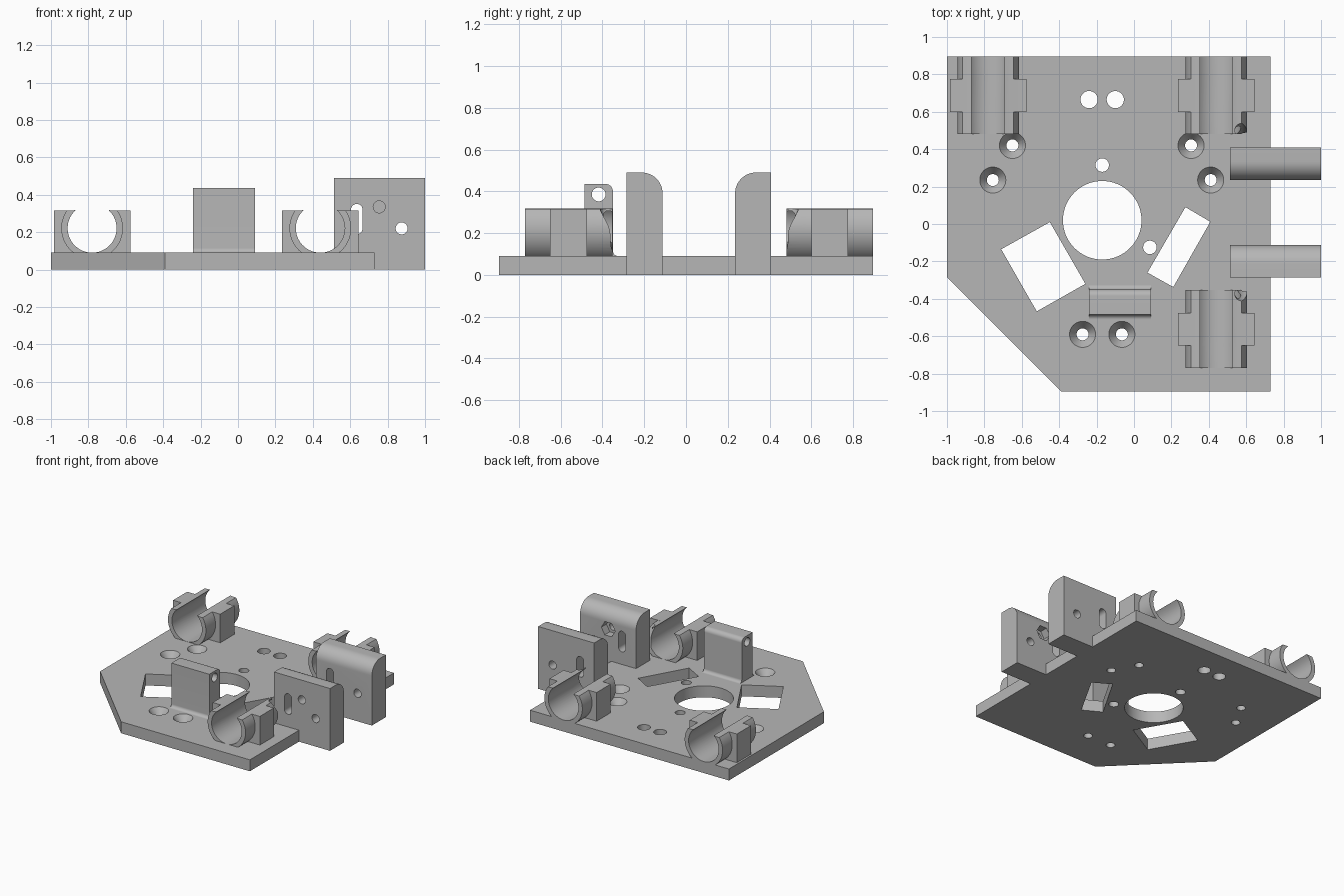
import bpy, bmesh
from math import sin, cos, pi, radians, acos
from mathutils import Vector

if "Cube" in bpy.data.objects:
    bpy.data.objects.remove(bpy.data.objects["Cube"])

grey = bpy.data.materials.new("plain grey")
grey.use_nodes = True
colour = (0.47, 0.47, 0.47, 1)
grey.diffuse_color = colour
grey.node_tree.nodes["Principled BSDF"].inputs["Base Color"].default_value = colour

AXES = {"x": lambda a, b, h: (h, a, b),
        "y": lambda a, b, h: (a, h, b),
        "z": lambda a, b, h: (a, b, h)}


def finish(name, bm):
    bmesh.ops.recalc_face_normals(bm, faces=bm.faces)
    mesh = bpy.data.meshes.new(name)
    bm.to_mesh(mesh)
    bm.free()
    mesh.materials.append(grey)
    obj = bpy.data.objects.new(name, mesh)
    bpy.context.collection.objects.link(obj)
    return obj


def prism(name, points, axis, low, high):
    """Extrude a 2D outline along an axis."""
    bm = bmesh.new()
    place = AXES[axis]
    face = bm.faces.new([bm.verts.new(place(a, b, low)) for a, b in points])
    new = bmesh.ops.extrude_face_region(bm, geom=[face])["geom"]
    step = Vector(place(0, 0, high - low))
    bmesh.ops.translate(bm, vec=step, verts=[v for v in new if isinstance(v, bmesh.types.BMVert)])
    return finish(name, bm)


def arc(cx, cy, r, start, end, n=12):
    angles = [radians(start + (end - start) * i / n) for i in range(n + 1)]
    return [(cx + r * cos(t), cy + r * sin(t)) for t in angles]


def circle(cx, cy, r, n=40):
    return arc(cx, cy, r, 0, 360, n)[:-1]


def rod(p, q, r1, r2):
    """Round cutter between two points."""
    p, q = Vector(p), Vector(q)
    bm = bmesh.new()
    bmesh.ops.create_cone(bm, cap_ends=True, segments=40, radius1=r1, radius2=r2, depth=(q - p).length)
    turn = (q - p).to_track_quat("Z", "Y").to_matrix()
    bmesh.ops.rotate(bm, matrix=turn, verts=bm.verts)
    bmesh.ops.translate(bm, vec=(p + q) / 2, verts=bm.verts)
    return finish("cutter", bm)


def combine(obj, others, operation="DIFFERENCE"):
    bpy.context.view_layer.objects.active = obj
    for other in others:
        mod = obj.modifiers.new("cut", "BOOLEAN")
        mod.operation = operation
        mod.solver = "EXACT"
        mod.object = other
        bpy.ops.object.modifier_apply(modifier=mod.name)
        bpy.data.objects.remove(other)


def smooth(obj):
    bpy.ops.object.select_all(action="DESELECT")
    obj.select_set(True)
    bpy.context.view_layer.objects.active = obj
    bpy.ops.object.shade_smooth_by_angle(angle=radians(30))


# Base plate with its openings
TOP = 0.09
plate = prism("base_plate", [(-1, 0.895), (0.73, 0.895), (0.73, -0.895), (-0.39, -0.895), (-1, -0.285)],
              "z", 0, TOP)
cuts = []
for x, y, r in [(-0.17, 0.02, 0.21), (-0.24, 0.665, 0.046), (-0.1, 0.665, 0.046),
                (-0.17, 0.315, 0.036), (0.085, -0.125, 0.036)]:
    cuts.append(prism("cutter", circle(x, y, r, 64), "z", -0.1, 0.2))
for outline in ([(-0.45, 0.01), (-0.71, -0.135), (-0.52, -0.467), (-0.26, -0.32)],
                [(0.275, 0.09), (0.408, 0.012), (0.21, -0.337), (0.072, -0.26)]):
    cuts.append(prism("cutter", outline, "z", -0.1, 0.2))
# Countersunk screw holes
for x, y in [(-0.65, 0.42), (-0.755, 0.235), (0.305, 0.42),
             (0.41, 0.235), (-0.275, -0.59), (-0.065, -0.59)]:
    cuts.append(prism("cutter", circle(x, y, 0.032), "z", -0.1, 0.2))
    cuts.append(rod((x, y, 0.035), (x, y, 0.1), 0.03, 0.077))
combine(plate, cuts)
smooth(plate)

# Bearing clips: open ring with a thicker block in the middle
CZ, BORE, RING, CLIP_TOP = 0.221, 0.131, 0.165, 0.315


def clip_profile(cx, outer):
    inner = arc(cx, CZ, BORE, 48, -228, 40)
    return outer + [(cx - 0.11, CLIP_TOP)] + inner[::-1] + [(cx + 0.11, CLIP_TOP)]


def bearing_clip(name, cx, low, high, wall_side):
    tip = 34.7
    ring = clip_profile(cx, arc(cx, CZ, RING, tip, -180 - tip, 40))
    block = clip_profile(cx, [(cx + 0.205, CLIP_TOP), (cx + 0.205, 0.05),
                              (cx - 0.205, 0.05), (cx - 0.205, CLIP_TOP)])
    clip = prism(name, ring, "y", low, high)
    combine(clip, [prism("middle", block, "y", low + 0.12, low + 0.295)], "UNION")
    # Slanted clearance groove at the end facing the side walls
    if wall_side:
        end = high if wall_side > 0 else low
        top = (0.575, end - wall_side * 0.025, 0.33)
        bottom = (0.575, end + wall_side * 0.045, 0.09)
        combine(clip, [rod(top, bottom, 0.036, 0.036)])
    smooth(clip)


bearing_clip("rear_right_clip", -0.78, 0.48, 0.895, 0)
bearing_clip("rear_left_clip", 0.44, 0.48, 0.895, -1)
bearing_clip("front_left_clip", 0.44, -0.77, -0.353, 1)

# Side walls, rounded on the edges that face each other
WALL_TOP, ROUND = 0.49, 0.1
front_outline = [(-0.285, 0), (-0.285, WALL_TOP)] + arc(-0.112 - ROUND, WALL_TOP - ROUND, ROUND, 90, 0) + [(-0.112, 0)]
rear_outline = [(0.408, 0), (0.408, WALL_TOP)] + arc(0.235 + ROUND, WALL_TOP - ROUND, ROUND, 90, 180) + [(0.235, 0)]
slot = arc(0.635, 0.32, 0.031, 0, 180) + arc(0.635, 0.22, 0.031, 180, 360)
for name, outline, has_nut in (("front_wall", front_outline, True), ("rear_wall", rear_outline, False)):
    wall = prism(name, outline, "x", 0.513, 1)
    cuts = [prism("cutter", slot, "y", -0.5, 0.6),
            prism("cutter", circle(0.875, 0.22, 0.032), "y", -0.5, 0.6)]
    if has_nut:
        cuts.append(prism("cutter", circle(0.755, 0.335, 0.032), "y", -0.5, 0))
        cuts.append(prism("cutter", circle(0.755, 0.335, 0.06, 6), "y", -0.175, 0))
    combine(wall, cuts)
    smooth(wall)

# Upright belt bracket with flared foot and cross hole
FLARE = 0.025
bracket = prism("belt_bracket",
                arc(-0.485 - FLARE, TOP + FLARE, FLARE, -90, 0) + [(-0.485, 0.435)]
                + arc(-0.385, 0.4, 0.035, 90, 0)
                + arc(-0.35 + FLARE, TOP + FLARE, FLARE, 180, 270)
                + [(-0.35 + FLARE, 0.07), (-0.485 - FLARE, 0.07)],
                "x", -0.24, 0.09)
combine(bracket, [prism("cutter", circle(-0.418, 0.385, 0.033), "x", -0.5, 0.5)])
smooth(bracket)
